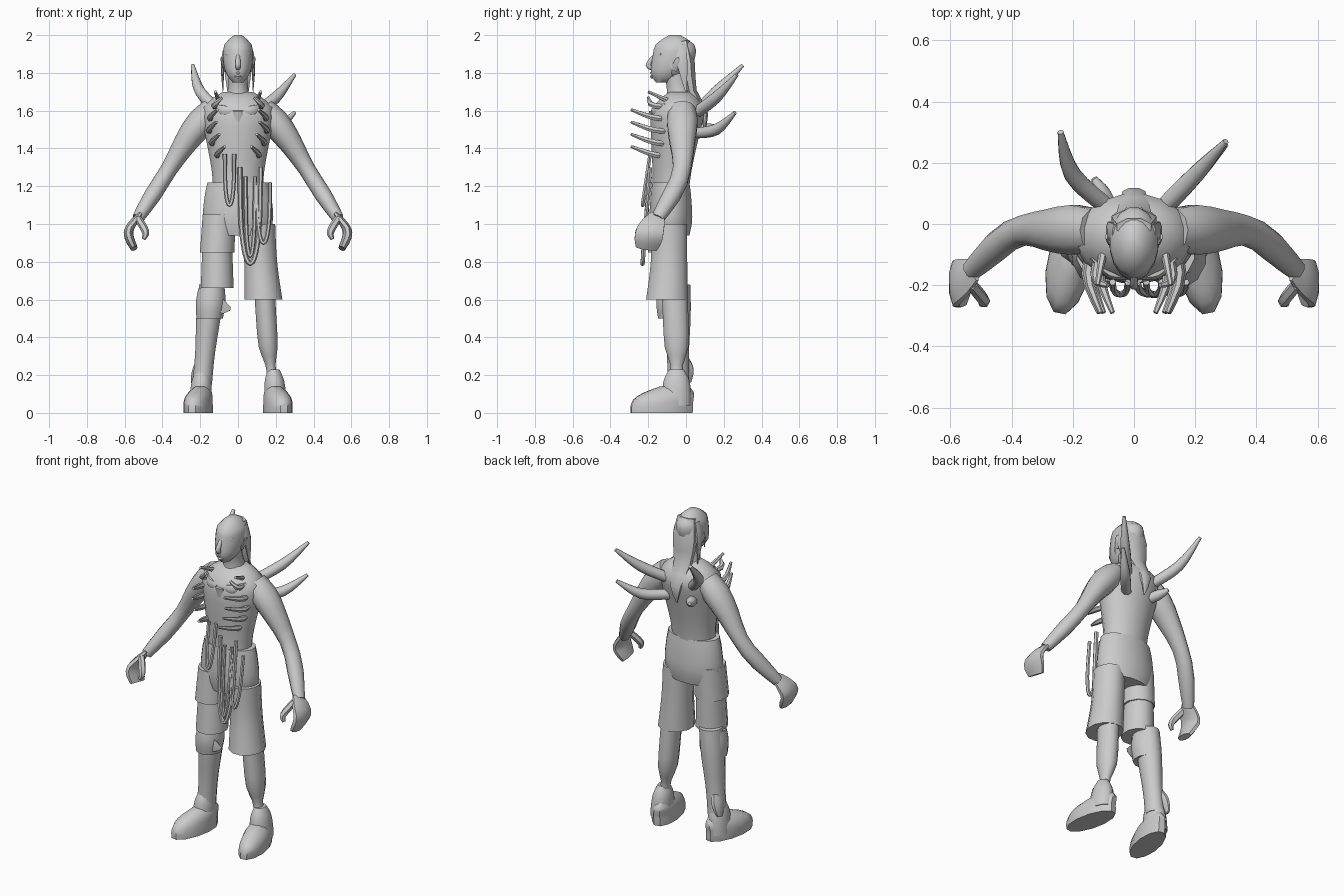
import bpy
import bmesh
import math
from mathutils import Vector

UP, DEEP, WIDE = Vector((0, 0, 1)), Vector((0, 1, 0)), Vector((1, 0, 0))

cube = bpy.data.objects.get("Cube")
if cube:
    bpy.data.objects.remove(cube, do_unlink=True)

shade = (0.6, 0.6, 0.6, 1)
grey = bpy.data.materials.new("plain grey")
grey.use_nodes = True
grey.diffuse_color = shade
grey.node_tree.nodes["Principled BSDF"].inputs["Base Color"].default_value = shade


def spline(knots, t):
    """Smooth value at t (zero to one) through evenly spaced knots."""
    last = len(knots) - 1
    spot = t * last
    i = min(int(spot), last - 1)
    f = spot - i
    start, end = knots[i], knots[i + 1]
    leave = (end - knots[max(i - 1, 0)]) / 2
    arrive = (knots[min(i + 2, last)] - start) / 2
    ease = f * f * (3 - 2 * f)
    return (start * (1 - ease) + end * ease
            + leave * (f * (1 - f) ** 2) - arrive * (f * f * (1 - f)))


def tube(name, path, radii, flat=1.0, across=DEEP, sides=8, steps=9, level=False, mirror=False):
    """Oval sections along a smooth path. Radii run along 'across', and 'flat'
    scales the other axis. Level sections stay horizontal."""
    path = [Vector(p) for p in path]
    centres = [spline(path, k / (steps - 1)) for k in range(steps)]
    bm = bmesh.new()
    rings = []
    for k, centre in enumerate(centres):
        ahead = centres[min(k + 1, steps - 1)] - centres[max(k - 1, 0)]
        along = UP if level else ahead.normalized()
        u = (across - along * across.dot(along)).normalized()
        v = along.cross(u) * flat
        radius = spline(radii, k / (steps - 1))
        angles = [math.tau * (i + 0.5) / sides for i in range(sides)]
        rings.append([bm.verts.new(centre + radius * (u * math.cos(a) + v * math.sin(a)))
                      for a in angles])
    for low, high in zip(rings, rings[1:]):
        for i in range(sides):
            j = (i + 1) % sides
            bm.faces.new((low[i], low[j], high[j], high[i]))
    bm.faces.new(rings[0][::-1])
    bm.faces.new(rings[-1])
    bmesh.ops.recalc_face_normals(bm, faces=bm.faces)
    mesh = bpy.data.meshes.new(name)
    bm.to_mesh(mesh)
    bm.free()
    mesh.materials.append(grey)
    obj = bpy.data.objects.new(name, mesh)
    bpy.context.collection.objects.link(obj)
    bpy.ops.object.select_all(action='DESELECT')
    obj.select_set(True)
    bpy.context.view_layer.objects.active = obj
    bpy.ops.object.shade_smooth_by_angle(angle=math.radians(50))
    if mirror:
        obj.modifiers.new("mirror", 'MIRROR')


def sleeve(name, path, radii, flat=0.9, sides=12, **options):
    """Upright body part or garment with level sections."""
    tube(name, path, radii, flat, sides=sides, level=True, **options)


def cord(name, left, right, top, low, thickness):
    """Hanging loop of cord in front of the belly."""
    middle, half = (left + right) / 2, (right - left) / 2
    loop = []
    for k in range(9):
        angle = math.pi * k / 8
        drop = max(math.sin(angle), 0) ** 0.7
        loop.append((middle - half * math.cos(angle), -0.19 - 0.04 * drop, top - (top - low) * drop))
    tube(name, loop, [thickness, thickness], sides=6, steps=17)


# Torso and neck
sleeve("torso", [(0, -.08, 1.2), (0, -.06, 1.45), (0, -.03, 1.7)],
       [.1, .105, .12, .135, .14, .06], flat=1.35, sides=16, steps=11)
sleeve("neck", [(0, -.03, 1.66), (0, -.06, 1.8)], [.075, .06, .06])
tube("breastbone", [(0, -.16, 1.4), (0, -.18, 1.6)], [.01, .02, .03], flat=.6, across=WIDE)
tube("chest_muscle", [(.02, -.17, 1.6), (.08, -.16, 1.6), (.14, -.11, 1.63)],
     [.02, .03, .01], flat=.6, across=UP, mirror=True)

# Head and face
sleeve("head", [(0, -.12, 1.75), (0, -.08, 1.83), (0, -.06, 1.91), (0, -.06, 2)],
       [.04, .09, .11, .115, .105, .03], flat=.7, sides=16, steps=11)
tube("nose", [(0, -.16, 1.9), (0, -.2, 1.84), (0, -.16, 1.82)], [.01, .015, .01], across=WIDE)
for lip, height in (("upper_lip", 1.8), ("lower_lip", 1.78)):
    tube(lip, [(-.03, -.15, height), (0, -.18, height), (.03, -.15, height)],
         [.005, .01, .005], across=UP, sides=6)
tube("brow", [(.01, -.17, 1.89), (.06, -.13, 1.9)], [.006, .01, .006], across=UP, mirror=True)
tube("ear", [(.07, -.06, 1.81), (.09, -.04, 1.88)], [.01, .02, .01], flat=.4, mirror=True)

# Hair
tube("hair_back", [(0, -.01, 1.97), (0, .01, 1.85), (0, .03, 1.7), (0, .1, 1.58), (0, .09, 1.47)],
     [.06, .08, .06, .04, .004], flat=.5, across=WIDE)
tube("side_hair", [(.06, -.03, 1.95), (.08, -.02, 1.85), (.08, 0, 1.7)],
     [.03, .03, .004], flat=.4, mirror=True)
tube("front_strand", [(.07, -.09, 1.92), (.08, -.07, 1.78)], [.01, .003], flat=.5, mirror=True)

# Arms and hands
tube("arm", [(.13, -.02, 1.61), (.25, -.02, 1.47), (.39, -.03, 1.25), (.53, -.15, 1.03)],
     [.07, .085, .07, .05, .05, .035], flat=.9, sides=10, steps=11, mirror=True)
tube("hand", [(.52, -.15, 1.05), (.58, -.19, .96), (.55, -.21, .87)],
     [.04, .07, .08, .06], flat=.33, mirror=True)
tube("thumb", [(.53, -.2, 1.03), (.49, -.25, .96), (.5, -.26, .92)], [.02, .02, .01], sides=6, mirror=True)

# Shorts: hip shell, a layered right leg and a longer flared left leg
sleeve("hip", [(0, -.08, .94), (0, -.08, 1.22)], [.1, .115, .11, .1], flat=1.65, sides=16)
sleeve("right_short_outer", [(-.11, -.1, .85), (-.1, -.09, 1.05)], [.105, .1])
sleeve("right_short_inner", [(-.11, -.1, .66), (-.11, -.09, .9)], [.1, .09])
sleeve("left_short", [(.135, -.1, .6), (.12, -.09, .8), (.11, -.09, 1)], [.115, .1, .1])

# Bare left shin, wrapped right shin, torn cloth
sleeve("bare_shin", [(.18, -.05, .2), (.16, -.05, .35), (.14, -.06, .65)],
       [.035, .035, .065, .07, .07], flat=.8)
sleeve("wrapped_shin", [(-.19, -.04, .15), (-.14, -.05, .68)], [.06, .06, .075, .075])
sleeve("knee_wrap", [(-.15, -.07, .5), (-.14, -.07, .66)], [.08, .09, .08])
tube("torn_flap", [(-.17, -.14, .58), (-.04, -.11, .55)], [.04, .05, .01], flat=.1, across=UP)
tube("ragged_cuff", [(-.2, -.02, .28), (-.24, .01, .16)], [.04, .05, .02], flat=.5)

# Boots with the toes turned out
sleeve("boot_foot", [(.21, -.13, 0), (.21, -.12, .07), (.19, -.06, .14)], [.17, .17, .15, .08],
       flat=.43, across=Vector((-.2, 1, 0)), mirror=True)
sleeve("boot_shaft", [(.2, -.05, .04), (.19, -.05, .23)], [.08, .08, .07, .04], flat=.75, mirror=True)

# Fangs curving out of the chest
for k in range(5):
    height = 1.39 + .065 * k
    side = .1 + .045 * math.sin(k * .7)
    reach = -.2 if k == 4 else -.29
    tube(f"rib_fang_{k + 1}", [(side, -.1, height - .03), (side + .01, -.18, height - .02),
                               (side - .03, reach, height + .02)],
         [.015, .016, .008], across=UP, sides=6, steps=6, mirror=True)
tube("collar_fang", [(.1, -.09, 1.65), (.12, -.2, 1.7)], [.015, .008], across=UP, sides=6, mirror=True)

# Spikes on the back
spikes = {
    "left_upper_spike": [(.08, .04, 1.58), (.2, .16, 1.67), (.3, .27, 1.79)],
    "left_lower_spike": [(.09, .04, 1.48), (.2, .16, 1.5), (.3, .26, 1.59)],
    "right_upper_spike": [(-.08, .05, 1.58), (-.2, .16, 1.7), (-.24, .3, 1.84)],
    "right_lower_spike": [(-.08, .05, 1.49), (-.13, .15, 1.52)],
}
for name, path in spikes.items():
    tube(name, path, [.03, .03, .01], across=UP)

# Hanging cords at the belly
cord("small_cord", -.07, -.02, 1.37, 1.1, .011)
cord("long_cord", .01, .12, 1.3, .79, .013)
cord("inner_cord", .04, .09, 1.25, .83, .011)
cord("outer_cord", .1, .17, 1.22, .9, .011)
